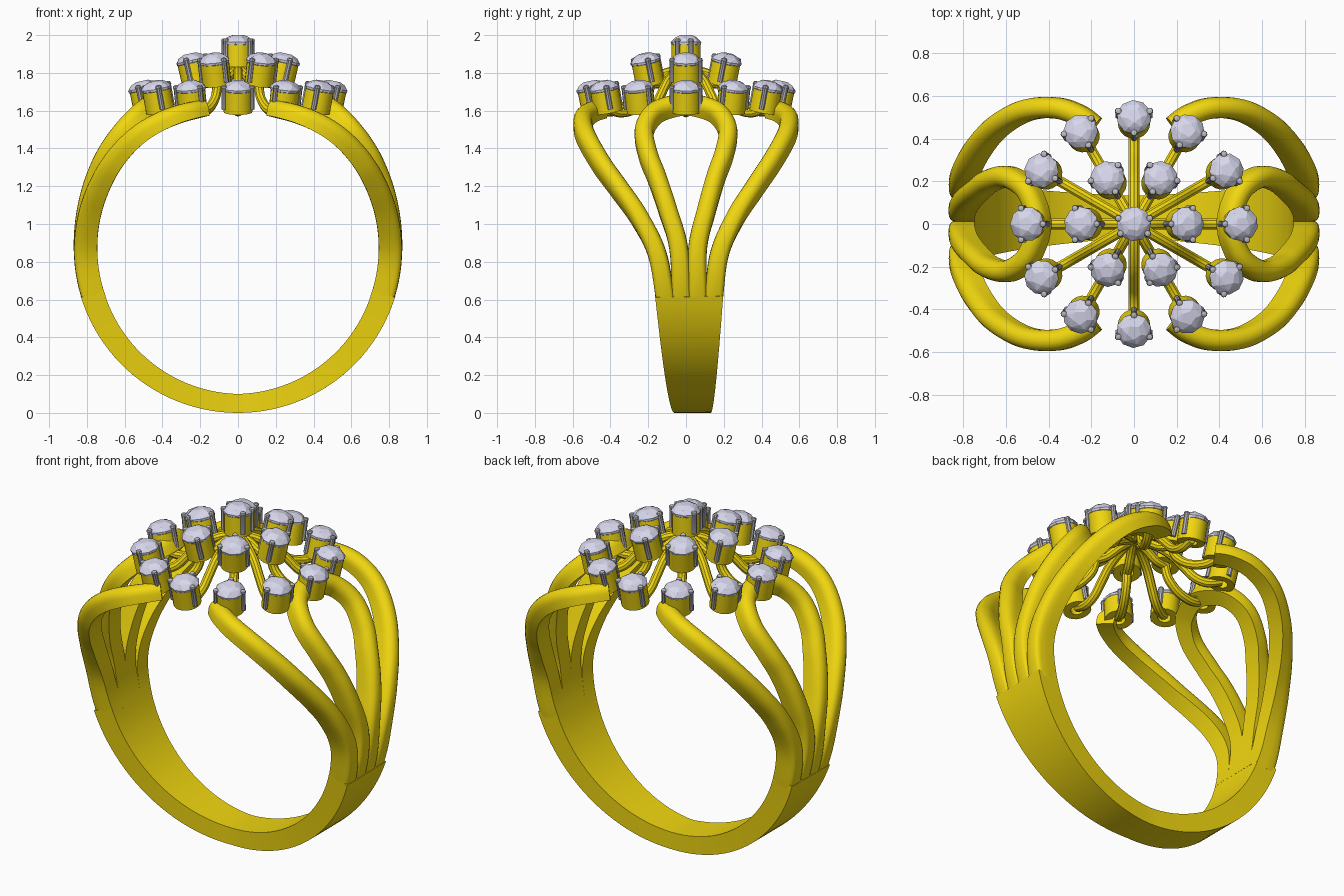
import bpy, bmesh, random
from math import sin, cos, pi, radians
from mathutils import Vector, Matrix

if "Cube" in bpy.data.objects:
    bpy.data.objects.remove(bpy.data.objects["Cube"])

random.seed(4)
CZ = 0.87  # height of the ring centre


def material(name, col):
    m = bpy.data.materials.new(name)
    m.diffuse_color = (*col, 1)
    m.use_nodes = True
    m.node_tree.nodes["Principled BSDF"].inputs["Base Color"].default_value = m.diffuse_color
    return m


GOLD = material("gold", (0.88, 0.68, 0.005))
STONE = material("clear_stone", (0.68, 0.68, 0.84))
STEEL = material("pale_metal", (0.5, 0.5, 0.53))


def finish(name, bm, mat, smooth=True):
    bmesh.ops.recalc_face_normals(bm, faces=bm.faces)
    me = bpy.data.meshes.new(name)
    bm.to_mesh(me)
    bm.free()
    me.materials.append(mat)
    ob = bpy.data.objects.new(name, me)
    bpy.context.collection.objects.link(ob)
    if smooth:
        bpy.ops.object.select_all(action='DESELECT')
        ob.select_set(True)
        bpy.context.view_layer.objects.active = ob
        bpy.ops.object.shade_smooth_by_angle(angle=radians(35))
    return ob


def spline(keys, steps=7):
    """Catmull-Rom through tuples of any length."""
    k = [Vector(a) for a in keys]
    k = [k[0] * 2 - k[1]] + k + [k[-1] * 2 - k[-2]]
    out = []
    for i in range(1, len(k) - 2):
        a, b, c, d = k[i - 1:i + 3]
        for s in range(steps):
            t = s / steps
            out.append(0.5 * (2 * b + (c - a) * t + (2 * a - 5 * b + 4 * c - d) * t * t
                              + (3 * b - a - 3 * c + d) * t ** 3))
    return out + [k[-2]]


def sweep(bm, pts, normals, sections):
    """Skin sections (side, normal) along a path."""
    prev = first = None
    n = len(pts)
    for i, p in enumerate(pts):
        t = (pts[min(i + 1, n - 1)] - pts[max(i - 1, 0)]).normalized()
        side = t.cross(normals[i]).normalized()
        up = side.cross(t)
        ring = [bm.verts.new(p + side * a + up * b) for a, b in sections[i]]
        if prev:
            for j in range(len(ring)):
                q = (j + 1) % len(ring)
                bm.faces.new((prev[j], prev[q], ring[q], ring[j]))
        else:
            first = ring
        prev = ring
    bm.faces.new(first)
    bm.faces.new(prev[::-1])


def polar(sx, deg, y, r):
    a = radians(deg)
    return Vector((sx * r * cos(a), y, CZ + r * sin(a))), Vector((sx * cos(a), 0, sin(a)))


def d_section(w, h, e):
    """Flat inside, rounded outside; small e makes it boxy."""
    arc = []
    for i in range(11):
        c, s = cos(pi * i / 10), abs(sin(pi * i / 10))
        sign = 1 if c > 0 else -1
        arc.append((w * sign * (abs(c) ** e if abs(c) > 1e-6 else 0),
                    -0.1 * h + 1.1 * h * (s ** e if s > 1e-6 else 0)))
    return [(-w * 0.97, -h), (w * 0.97, -h)] + arc


def strand(name, sx, keys):
    bm = bmesh.new()
    P, N, S = [], [], []
    for deg, y, r, h in spline(keys):
        y += 0.018 * min(1, max(0, 1 - (deg + 18) / 50))
        p, n = polar(sx, deg, y, r)
        P.append(p)
        N.append(n)
        S.append(d_section(0.05, h, min(0.95, max(0.35, 0.35 + 0.6 * (deg + 19) / 45))))
    sweep(bm, P, N, S)
    finish(name, bm, GOLD)


# shoulder strands: angle, y, radius, half thickness
outer = [(-19, .127, .807, .062), (-2, .165, .807, .062), (12, .255, .806, .06),
         (24, .36, .805, .058), (35.5, .455, .805, .055), (49, .53, .8, .052),
         (61, .545, .785, .05), (70, .51, .772, .047), (76, .455, .764, .045)]
inner = [(-19, .043, .807, .062), (0, .05, .809, .061), (14, .1, .82, .058),
         (27, .155, .84, .055), (36, .2, .858, .052), (46, .222, .875, .05),
         (54, .175, .888, .05), (58, .09, .893, .05), (59.5, 0, .895, .05)]
flip = lambda ks: [(a, -y, r, h) for a, y, r, h in ks]
for sx, label in ((1, "right"), (-1, "left")):
    strand("outer_strand_back_" + label, sx, outer)
    strand("outer_strand_front_" + label, sx, flip(outer))
    strand("teardrop_loop_" + label, sx, inner + flip(inner)[-2::-1])

# tapering lower band
bm = bmesh.new()
P, N, S = [], [], []
for i in range(49):
    deg = -17 - 146 * i / 48
    f = abs(deg + 90) / 73
    r_in, w = 0.77 - 0.025 * f, 0.098 + 0.082 * f ** 1.2
    p, n = polar(1, deg, 0.035 - 0.018 * f, (0.87 + r_in) / 2)
    h = (0.87 - r_in) / 2
    P.append(p)
    N.append(n)
    S.append([(-w, -h), (w, -h), (w, h), (-w, h)])
sweep(bm, P, N, S)
finish("lower_band", bm, GOLD)

# stone positions: girdle radius, height, angle, tilt
places = [(0, 1.957, 0, 0)]
places += [(0.247, 1.86, 60 * i, 13) for i in range(6)]
places += [(0.5, 1.715, 30 * i, 12) for i in range(12)]
seats, prongs, gems = bmesh.new(), bmesh.new(), bmesh.new()


def lathe(bm, prof, M, n=20, closed=False):
    rings = [[bm.verts.new(M @ Vector((r * cos(2 * pi * i / n), r * sin(2 * pi * i / n), z)))
              for i in range(n)] for r, z in prof]
    pairs = list(zip(rings, rings[1:]))
    if closed:
        pairs.append((rings[-1], rings[0]))
    else:
        bm.faces.new(rings[0][::-1])
        bm.faces.new(rings[-1])
    for a, b in pairs:
        for i in range(n):
            j = (i + 1) % n
            bm.faces.new((a[i], a[j], b[j], b[i]))


for r, z, ang, tilt in places:
    M = (Matrix.Rotation(radians(ang), 4, 'Z') @ Matrix.Translation((r, 0, z))
         @ Matrix.Rotation(radians(tilt), 4, 'Y'))
    # hollow seat
    lathe(seats, [(.036, -.125), (.076, -.125), (.076, -.008), (.06, -.008), (.036, -.04)],
          M, closed=True)
    # prongs
    angles = (180, 70, -70) if r else (20, 160, 215, 325)
    for a in angles:
        Q = M @ Matrix.Rotation(radians(a), 4, 'Z') @ Matrix.Translation((.078, 0, 0))
        lathe(prongs, [(.014, -.105), (.014, .006), (.017, .012), (.014, .022), (.005, .026)], Q, 8)
    # faceted stone
    G = M @ Matrix.Rotation(random.uniform(0, 6), 4, 'Z')
    vs = []
    for rad, h, n, off in ((.034, .043, 5, 0), (.062, .03, 6, .5), (.082, .006, 10, 0),
                           (.08, -.006, 10, 0), (.03, -.045, 6, .5)):
        for i in range(n):
            t = 2 * pi * (i + off) / n
            vs.append(gems.verts.new(G @ Vector((rad * cos(t), rad * sin(t), h))))
    bmesh.ops.convex_hull(gems, input=vs)
finish("stone_seats", seats, GOLD)
finish("prongs", prongs, STEEL)
finish("stones", gems, STONE, smooth=False)

# radial support wires joining the seats: (radius, height) profiles
long_wire = [(0, 1.82), (.1, 1.80), (.2, 1.75), (.27, 1.68), (.33, 1.62), (.40, 1.595), (.475, 1.61)]
short_wire = [(0, 1.82), (.08, 1.79), (.15, 1.75), (.215, 1.74)]
bowed_wire = [(.215, 1.75), (.24, 1.67), (.31, 1.61), (.40, 1.59), (.475, 1.61)]
bm = bmesh.new()
circle = [(.026 * cos(pi * i / 5), .026 * sin(pi * i / 5)) for i in range(10)]
for k in range(12):
    a = radians(30 * k)
    for prof in ([long_wire] if k % 2 else [short_wire, bowed_wire]):
        pts = [Vector((r * cos(a), r * sin(a), z)) for r, z in spline(prof, 5)]
        sweep(bm, pts, [Vector((-sin(a), cos(a), 0))] * len(pts), [circle] * len(pts))
finish("support_wires", bm, GOLD)
